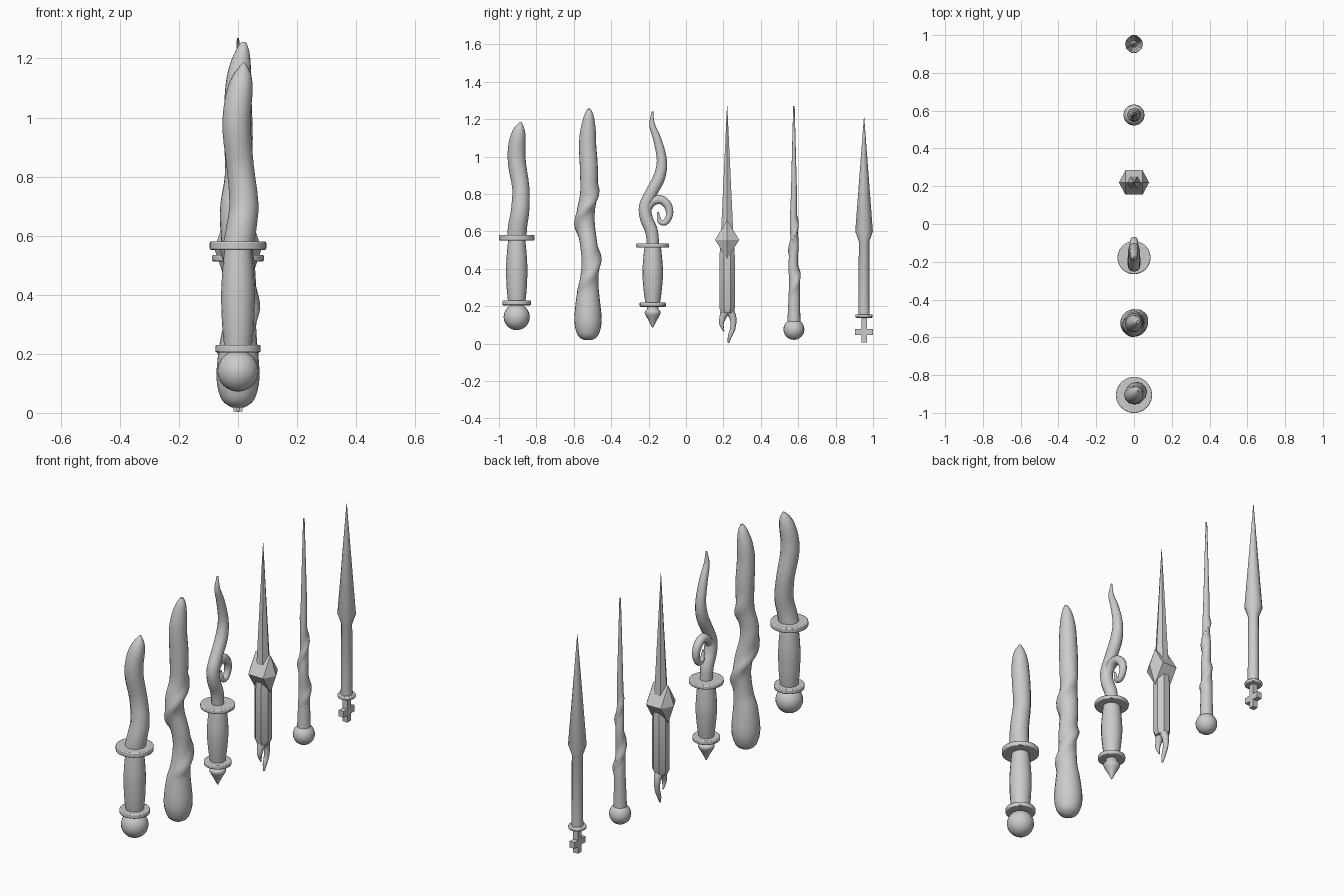
import bpy, bmesh, math
from mathutils import Vector

if "Cube" in bpy.data.objects:
    bpy.data.objects.remove(bpy.data.objects["Cube"])


def finish(obj, angle=40):
    bpy.ops.object.select_all(action='DESELECT')
    bpy.context.view_layer.objects.active = obj
    obj.select_set(True)
    bpy.ops.object.shade_smooth_by_angle(angle=math.radians(angle))
    return obj


def mesh_object(name, bm, angle=40):
    bmesh.ops.recalc_face_normals(bm, faces=bm.faces)
    me = bpy.data.meshes.new(name)
    bm.to_mesh(me)
    bm.free()
    obj = bpy.data.objects.new(name, me)
    bpy.context.collection.objects.link(obj)
    return finish(obj, angle)


def spline(p, sub):
    """Catmull-Rom interpolation of (x, y, z, radius) points."""
    out = []
    for i in range(len(p) - 1):
        a, b, c, d = p[max(i - 1, 0)], p[i], p[i + 1], p[min(i + 2, len(p) - 1)]
        for k in range(sub):
            t = k / sub
            out.append([0.5 * (2 * b[j] + (c[j] - a[j]) * t
                        + (2 * a[j] - 5 * b[j] + 4 * c[j] - d[j]) * t * t
                        + (3 * b[j] - a[j] - 3 * c[j] + d[j]) * t ** 3) for j in range(4)])
    return out + [list(p[-1])]


def sweep(name, pts, y0=0, sides=16, sub=4, ridge=None, angle=40, turn=0.0):
    """Tapered tube; ridge = (z start, z end, pitch, height) winds a raised vine round it."""
    path = spline(pts, sub)
    bm = bmesh.new()
    rings = []
    for i, (x, y, z, r) in enumerate(path):
        t = (Vector(path[min(i + 1, len(path) - 1)][:3]) - Vector(path[max(i - 1, 0)][:3])).normalized()
        n = Vector((0, -t.z, t.y)).normalized()
        b = t.cross(n)
        ring = []
        for k in range(sides):
            th = 2 * math.pi * k / sides + turn
            rr = max(r, 0.001)
            if ridge:
                z0, z1, pitch, h = ridge
                fade = max(0, min(1, (z - z0) / 0.06, (z1 - z) / 0.06))
                d = th - 2 * math.pi * (z - z0) / pitch
                d = (d + math.pi) % (2 * math.pi) - math.pi
                rr += h * fade * math.exp(-(d / 0.55) ** 2)
            ring.append(bm.verts.new(Vector((x, y + y0, z)) + rr * (math.cos(th) * n + math.sin(th) * b)))
        rings.append(ring)
    for lo, hi in zip(rings, rings[1:]):
        for k in range(sides):
            m = (k + 1) % sides
            bm.faces.new((lo[k], lo[m], hi[m], hi[k]))
    bm.faces.new(rings[0][::-1])
    bm.faces.new(rings[-1])
    return mesh_object(name, bm, angle)


def column(name, y, zr, **kw):
    """Straight turned part from (z, radius) pairs."""
    return sweep(name, [(0, y, z, r) for z, r in zr], **kw)


def disc(name, y, z0, z1, r):
    bpy.ops.mesh.primitive_cylinder_add(vertices=24, radius=r, depth=z1 - z0, location=(0, y, (z0 + z1) / 2))
    obj = bpy.context.object
    obj.name = name
    bev = obj.modifiers.new("bevel", 'BEVEL')
    bev.width, bev.segments = 0.005, 2
    finish(obj)


def ball(name, y, z, r):
    bpy.ops.mesh.primitive_uv_sphere_add(segments=20, ring_count=12, radius=r, location=(0, y, z))
    bpy.context.object.name = name
    finish(bpy.context.object)


def box(name, y, z, sx, sy, sz):
    bpy.ops.mesh.primitive_cube_add(size=1, location=(0, y, z))
    obj = bpy.context.object
    obj.name = name
    obj.scale = (sx, sy, sz)


# Wand 1: round pommel, two collars and a wavy shaft
Y = -0.905
ball("wavy_pommel", Y, 0.142, 0.07)
disc("wavy_lower_collar", Y, 0.205, 0.23, 0.077)
column("wavy_handle", Y, [(0.22, 0.046), (0.3, 0.054), (0.4, 0.057), (0.48, 0.053), (0.56, 0.045)])
disc("wavy_upper_collar", Y, 0.552, 0.58, 0.096)
sweep("wavy_shaft", [(0, 0, 0.56, 0.052), (0.012, 0.005, 0.63, 0.051), (0.02, 0.018, 0.71, 0.049),
                     (0.008, 0.022, 0.83, 0.046), (-0.004, 0.003, 0.95, 0.048), (-0.002, -0.001, 1.03, 0.047),
                     (0.008, 0.006, 1.1, 0.042), (0.017, 0.015, 1.15, 0.028), (0.02, 0.022, 1.185, 0.004)],
      Y, sides=12, sub=3)

# Wand 2: thick club with a spiralling ridge
sweep("club_body", [(0, -0.524, 0.018, 0.02), (0, -0.524, 0.045, 0.055), (0, -0.524, 0.12, 0.073),
                    (0.002, -0.524, 0.24, 0.063), (0.01, -0.519, 0.32, 0.051), (0.015, -0.512, 0.43, 0.046),
                    (0.008, -0.519, 0.52, 0.046), (-0.012, -0.533, 0.62, 0.047), (-0.012, -0.536, 0.7, 0.048),
                    (0, -0.521, 0.8, 0.045), (0.002, -0.519, 0.93, 0.048), (0, -0.526, 1.06, 0.046),
                    (0.005, -0.523, 1.15, 0.04), (0.015, -0.519, 1.22, 0.025), (0.02, -0.519, 1.255, 0.008)],
      sides=20, sub=4, ridge=(0.27, 0.87, 0.37, 0.016))

# Wand 3: turned handle with a curling branch
Y = -0.178
column("branch_finial", Y, [(0.085, 0.003), (0.12, 0.02), (0.165, 0.043), (0.185, 0.03), (0.205, 0.032)])
disc("branch_lower_collar", Y, 0.197, 0.22, 0.07)
column("branch_handle", Y, [(0.21, 0.038), (0.28, 0.048), (0.37, 0.055), (0.45, 0.051), (0.52, 0.044)])
disc("branch_upper_collar", Y, 0.513, 0.535, 0.088)
sweep("branch_stem", [(0, 0.002, 0.52, 0.032), (0, -0.006, 0.6, 0.034), (0, -0.034, 0.67, 0.034),
                      (0, -0.04, 0.735, 0.033), (0, -0.006, 0.81, 0.032), (0, 0.035, 0.89, 0.032),
                      (0, 0.049, 0.98, 0.027), (0, 0.025, 1.09, 0.022), (0, -0.003, 1.17, 0.015),
                      (0, -0.001, 1.24, 0.004)], Y, sides=12)
sweep("branch_curl", [(0, -0.045, 0.69, 0.024), (0, -0.01, 0.755, 0.026), (0, 0.04, 0.77, 0.024),
                      (0, 0.08, 0.74, 0.022), (0, 0.09, 0.69, 0.019), (0, 0.067, 0.648, 0.016),
                      (0, 0.037, 0.655, 0.012), (0, 0.027, 0.705, 0.005)], Y, sides=12)

# Wand 4: faceted spike with a diamond guard and claws
Y = 0.22
column("claw_handle", Y, [(0.163, 0.034), (0.19, 0.045), (0.46, 0.045), (0.55, 0.038)], sides=8, sub=1,
       turn=math.pi / 8, angle=30)
bm = bmesh.new()
bars = [[bm.verts.new((x, Y + y, z)) for y, z in ((0.065, 0.555), (0, 0.66), (-0.065, 0.555), (0, 0.453))]
        for x in (-0.045, 0.045)]
tips = [bm.verts.new((x, Y, 0.555)) for x in (-0.08, 0.08)]
for k in range(4):
    m = (k + 1) % 4
    bm.faces.new((bars[0][k], bars[0][m], bars[1][m], bars[1][k]))
    for ring, tip in zip(bars, tips):
        bm.faces.new((ring[k], ring[m], tip))
mesh_object("diamond_guard", bm, 20)
column("spike", Y, [(0.56, 0.04), (0.68, 0.033), (1.27, 0.001)], sides=6, sub=1, turn=math.pi / 6, angle=30)
sweep("long_claw", [(0, 0.012, 0.18, 0.024), (0, 0.032, 0.135, 0.018), (0, 0.03, 0.08, 0.014),
                    (0, 0.015, 0.04, 0.011), (0, 0.007, 0.004, 0.004)], Y, sides=10)
sweep("short_claw", [(0, -0.008, 0.18, 0.026), (0, -0.025, 0.135, 0.017), (0, -0.03, 0.105, 0.012),
                     (0, -0.018, 0.065, 0.003)], Y, sides=10)

# Wand 5: slender taper with a faint winding ridge
Y = 0.577
ball("slender_pommel", Y, 0.076, 0.056)
sweep("slender_shaft", [(0, 0, 0.09, 0.036), (0, 0.001, 0.2, 0.032), (0, 0.003, 0.32, 0.029),
                        (0, -0.004, 0.43, 0.025), (0, 0.003, 0.54, 0.022), (0, -0.003, 0.65, 0.019),
                        (0, 0, 0.8, 0.016), (0, 0, 1.0, 0.011), (0, 0, 1.27, 0.004)],
      Y, sides=16, sub=6, ridge=(0.24, 0.74, 0.27, 0.01))

# Wand 6: spear with a cross at the foot
Y = 0.952
box("cross_upright", Y, 0.075, 0.03, 0.03, 0.14)
box("cross_bar", Y, 0.062, 0.03, 0.096, 0.034)
disc("spear_collar", Y, 0.138, 0.156, 0.046)
column("spear_shaft", Y, [(0.15, 0.03), (0.545, 0.028), (0.6, 0.047), (1.21, 0.001)],
       sides=12, sub=1, angle=31)
